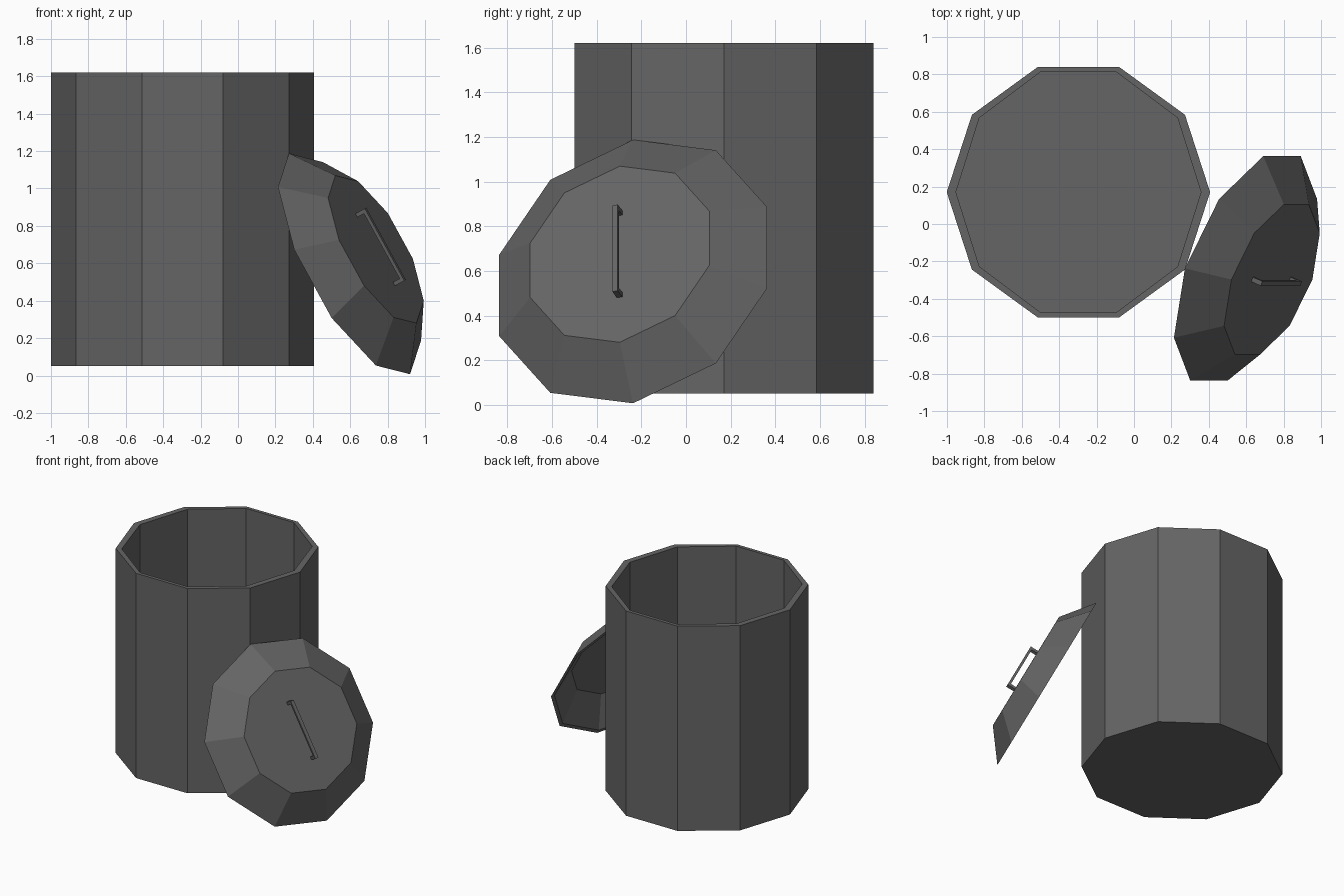
import bpy, bmesh
from math import cos, sin, pi
from mathutils import Matrix, Vector

SIDES = 10

cube = bpy.data.objects.get("Cube")
if cube:
    bpy.data.objects.remove(cube, do_unlink=True)

# Single dark grey metal colour
metal = bpy.data.materials.new("dark_grey_metal")
metal.use_nodes = True
grey = (0.13, 0.13, 0.13, 1)
metal.diffuse_color = grey
metal.node_tree.nodes["Principled BSDF"].inputs["Base Color"].default_value = grey


def finish(name, bm, matrix):
    bmesh.ops.recalc_face_normals(bm, faces=bm.faces)
    mesh = bpy.data.meshes.new(name)
    bm.to_mesh(mesh)
    bm.free()
    mesh.materials.append(metal)
    obj = bpy.data.objects.new(name, mesh)
    obj.matrix_world = matrix
    bpy.context.collection.objects.link(obj)
    return obj


def shell(name, profile, matrix):
    """Closed ten-sided shell from (x radius, y radius, height) rings, capped at both ends."""
    bm = bmesh.new()
    rings = [[bm.verts.new((rx * cos(2 * pi * i / SIDES), ry * sin(2 * pi * i / SIDES), z))
              for i in range(SIDES)] for rx, ry, z in profile]
    for low, high in zip(rings, rings[1:]):
        for i in range(SIDES):
            j = (i + 1) % SIDES
            bm.faces.new((low[i], low[j], high[j], high[i]))
    bm.faces.new(rings[0])
    bm.faces.new(rings[-1])
    return finish(name, bm, matrix)


# Open bin: outer wall, rim, inner wall and floor
shell("bin_body", [(0.704, 0.704, 0.05), (0.704, 0.704, 1.62),
                   (0.655, 0.676, 1.62), (0.655, 0.676, 0.09)],
      Matrix.Translation((-0.297, 0.17, 0)))

# Frame of the lid leaning on the bin
along = Vector((-0.481, 0, 0.877)).normalized()
across = Vector((0.305, 0.939, 0.169))
outward = across.cross(along).normalized()
across = along.cross(outward).normalized()
# The lid's local x runs up its slope and its local z points away from the bin
lid_frame = Matrix((along, -across, outward)).transposed().to_4x4()
lid_frame.translation = (0.596, -0.237, 0.597)

# Hollow lid: sloped skirt, flat top, thin rim
shell("lid", [(0.43, 0.43, 0.145), (0.645, 0.645, 0.0),
              (0.673, 0.673, 0.0), (0.45, 0.45, 0.172)], lid_frame)

# Bracket handle: a grip on two posts
bm = bmesh.new()
for centre, size in [((0, 0, 0.224), (0.44, 0.026, 0.018)),
                     ((0.209, 0, 0.191), (0.022, 0.026, 0.048)),
                     ((-0.209, 0, 0.191), (0.022, 0.026, 0.048))]:
    bmesh.ops.create_cube(bm, size=1, matrix=Matrix.Translation(centre) @ Matrix.Diagonal((*size, 1)))
finish("lid_handle", bm, lid_frame)
